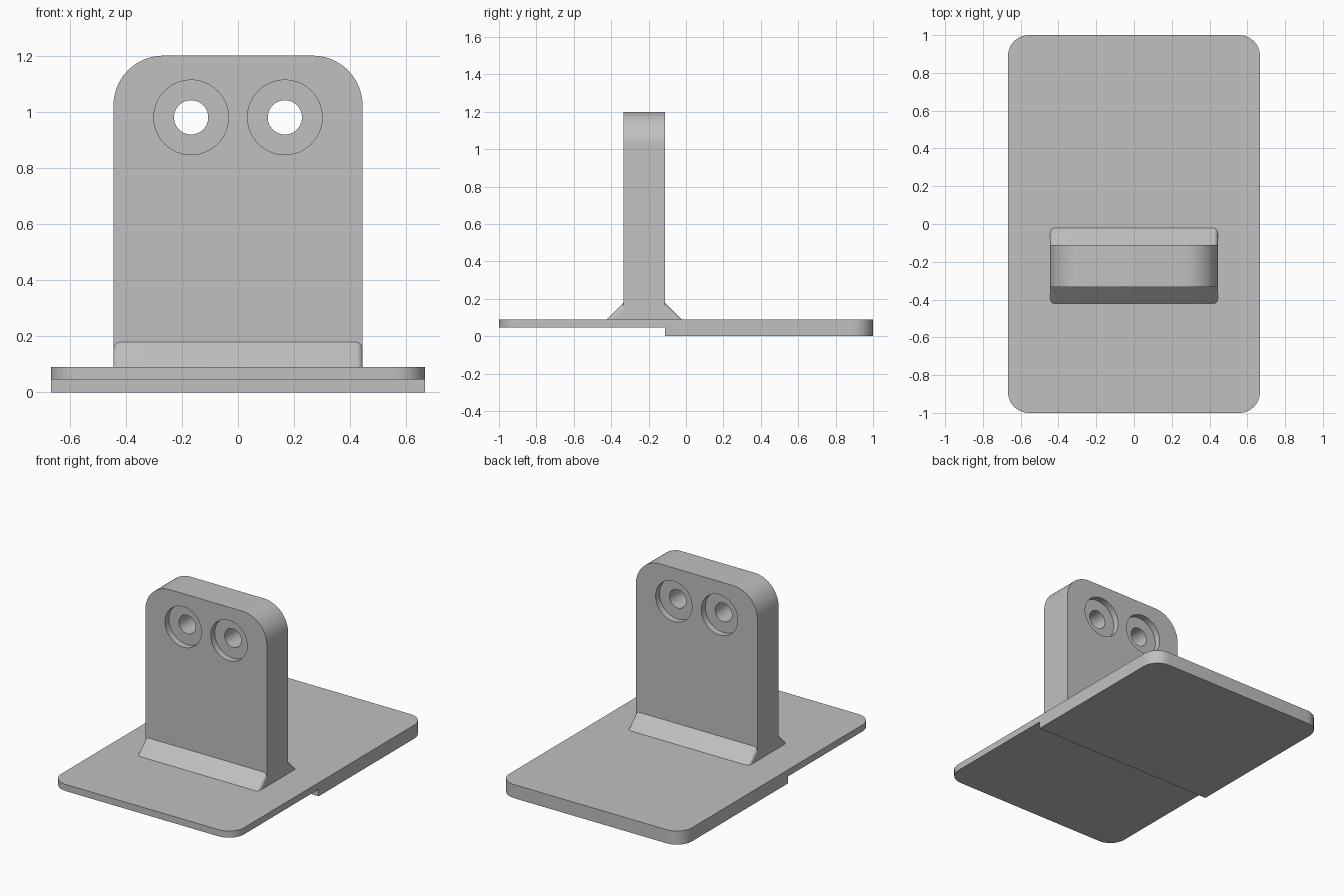
import bpy, bmesh, math
from mathutils import Matrix, Vector

cube = bpy.data.objects.get("Cube")
if cube:
    bpy.data.objects.remove(cube, do_unlink=True)

GREY = bpy.data.materials.new("light grey")
GREY.use_nodes = True
GREY.diffuse_color = (0.53, 0.53, 0.53, 1)
GREY.node_tree.nodes["Principled BSDF"].inputs["Base Color"].default_value = (0.53, 0.53, 0.53, 1)

FRONT, BACK = -0.333, -0.111   # faces of the upright
HALF = 0.444                   # half width of the upright
TOP = 0.09                     # top of the base plate
STEP = 0.046                   # underside of the thin front half


def to_object(bm, name):
    bmesh.ops.recalc_face_normals(bm, faces=bm.faces)
    mesh = bpy.data.meshes.new(name)
    bm.to_mesh(mesh)
    bm.free()
    mesh.materials.append(GREY)
    ob = bpy.data.objects.new(name, mesh)
    bpy.context.collection.objects.link(ob)
    return ob


def prism(name, points, offset, bevel=0, segments=10, pick=None):
    """Extrude a flat outline and round the picked long edges."""
    bm = bmesh.new()
    face = bm.faces.new([bm.verts.new(p) for p in points])
    out = bmesh.ops.extrude_face_region(bm, geom=[face])
    bmesh.ops.translate(bm, vec=offset,
                        verts=[v for v in out["geom"] if isinstance(v, bmesh.types.BMVert)])
    if bevel:
        edges = [e for e in bm.edges if pick(*(v.co for v in e.verts))]
        bmesh.ops.bevel(bm, geom=edges, offset=bevel, segments=segments,
                        profile=0.5, affect='EDGES')
    return to_object(bm, name)


def cylinder(name, x, z, y0, y1, radius):
    bm = bmesh.new()
    place = Matrix.Translation((x, (y0 + y1) / 2, z)) @ Matrix.Rotation(math.pi / 2, 4, 'X')
    bmesh.ops.create_cone(bm, cap_ends=True, segments=64, radius1=radius,
                          radius2=radius, depth=y1 - y0, matrix=place)
    return to_object(bm, name)


def activate(ob):
    bpy.ops.object.select_all(action='DESELECT')
    ob.select_set(True)
    bpy.context.view_layer.objects.active = ob


def cut(ob, cutter):
    cutter.hide_render = True
    mod = ob.modifiers.new("cut", 'BOOLEAN')
    mod.operation, mod.solver, mod.object = 'DIFFERENCE', 'EXACT', cutter
    activate(ob)
    bpy.ops.object.modifier_apply(modifier=mod.name)
    bpy.data.objects.remove(cutter, do_unlink=True)


# Base plate with rounded corners and a recessed front underside
w = 0.667
base = prism("base_plate", [(-w, -1, 0), (w, -1, 0), (w, 1, 0), (-w, 1, 0)], (0, 0, TOP),
             0.11, 10, lambda a, b: abs(a.z - b.z) > 0.01)
cut(base, prism("recess_cutter", [(-1, -2, -1), (1, -2, -1), (1, BACK, -1), (-1, BACK, -1)],
                (0, 0, 1 + STEP)))

# Upright with rounded top corners
upright = prism("upright", [(-HALF, FRONT, TOP), (HALF, FRONT, TOP),
                            (HALF, FRONT, 1.2), (-HALF, FRONT, 1.2)],
                (0, BACK - FRONT, 0), 0.178, 16,
                lambda a, b: abs(a.y - b.y) > 0.01 and a.z > 1)

# Through holes, counterbored on both faces
for x in (-0.167, 0.167):
    cut(upright, cylinder("hole_cutter", x, 0.98, FRONT - 0.1, BACK + 0.1, 0.061))
    cut(upright, cylinder("bore_cutter", x, 0.98, FRONT - 0.1, FRONT + 0.042, 0.133))
    cut(upright, cylinder("bore_cutter", x, 0.98, BACK - 0.042, BACK + 0.1, 0.133))

# Sloped feet along both sides of the upright, rounded at the sloping ends
parts = [base, upright]
for name, y, side in (("front_foot", FRONT, -1), ("back_foot", BACK, 1)):
    outline = [(-HALF, y, TOP), (-HALF, y + side * 0.089, TOP), (-HALF, y, TOP + 0.089)]
    parts.append(prism(name, outline, (2 * HALF, 0, 0), 0.022, 6,
                       lambda a, b: abs(a.y - b.y) > 0.01 and abs(a.z - b.z) > 0.01))

for ob in parts:
    activate(ob)
    bpy.ops.object.shade_smooth_by_angle(angle=math.radians(30))
